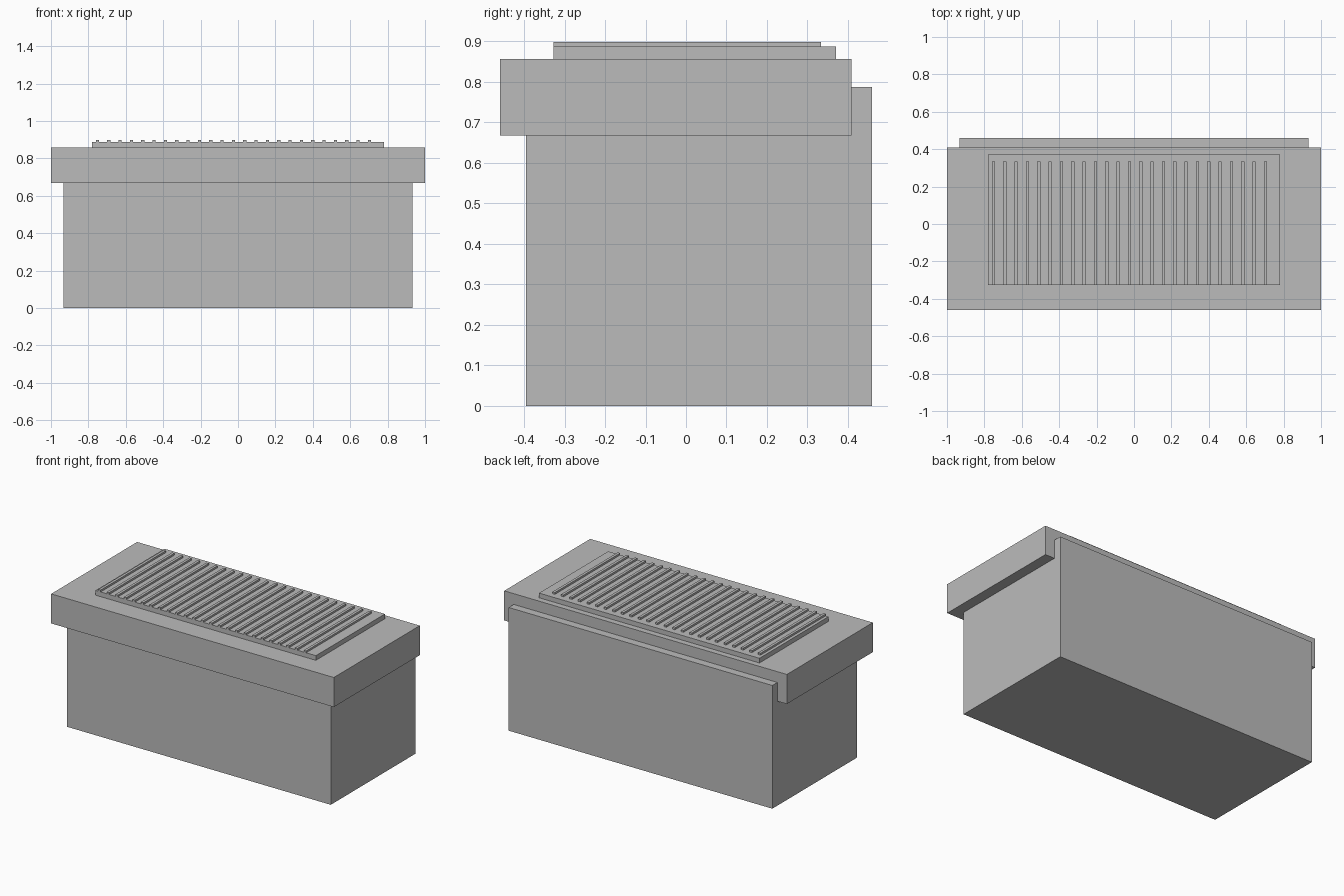
import bpy
import bmesh
from mathutils import Vector

default = bpy.data.objects.get("Cube")
if default:
    bpy.data.objects.remove(default, do_unlink=True)

# Single plain grey finish
grey = bpy.data.materials.new("plain grey")
grey.use_nodes = True
colour = (0.5, 0.5, 0.5, 1)
grey.diffuse_color = colour
grey.node_tree.nodes["Principled BSDF"].inputs["Base Color"].default_value = colour


def box(name, low, high):
    """Flat-shaded block spanning two opposite corners."""
    low, high = Vector(low), Vector(high)
    bm = bmesh.new()
    bmesh.ops.create_cube(bm, size=1)
    bmesh.ops.scale(bm, vec=high - low, verts=bm.verts)
    bmesh.ops.translate(bm, vec=(low + high) / 2, verts=bm.verts)
    mesh = bpy.data.meshes.new(name)
    bm.to_mesh(mesh)
    bm.free()
    mesh.materials.append(grey)
    obj = bpy.data.objects.new(name, mesh)
    bpy.context.collection.objects.link(obj)
    return obj


# Main body, whose back wall rises behind the slab
box("body", (-0.933, -0.395, 0), (0.933, 0.46, 0.788))

# Overhanging top slab, set forward of the back wall
box("top_slab", (-1, -0.46, 0.668), (1, 0.409, 0.857))

# Raised panel on the slab
box("raised_panel", (-0.78, -0.327, 0.857), (0.78, 0.371, 0.887))

# Row of thin ribs running front to back, flush with the panel's front edge
rib = box("ribs", (-0.76, -0.327, 0.887), (-0.743, 0.333, 0.899))
array = rib.modifiers.new("rib_row", "ARRAY")
array.count = 25
array.use_relative_offset = False
array.use_constant_offset = True
array.constant_offset_displace = (0.0606, 0, 0)
